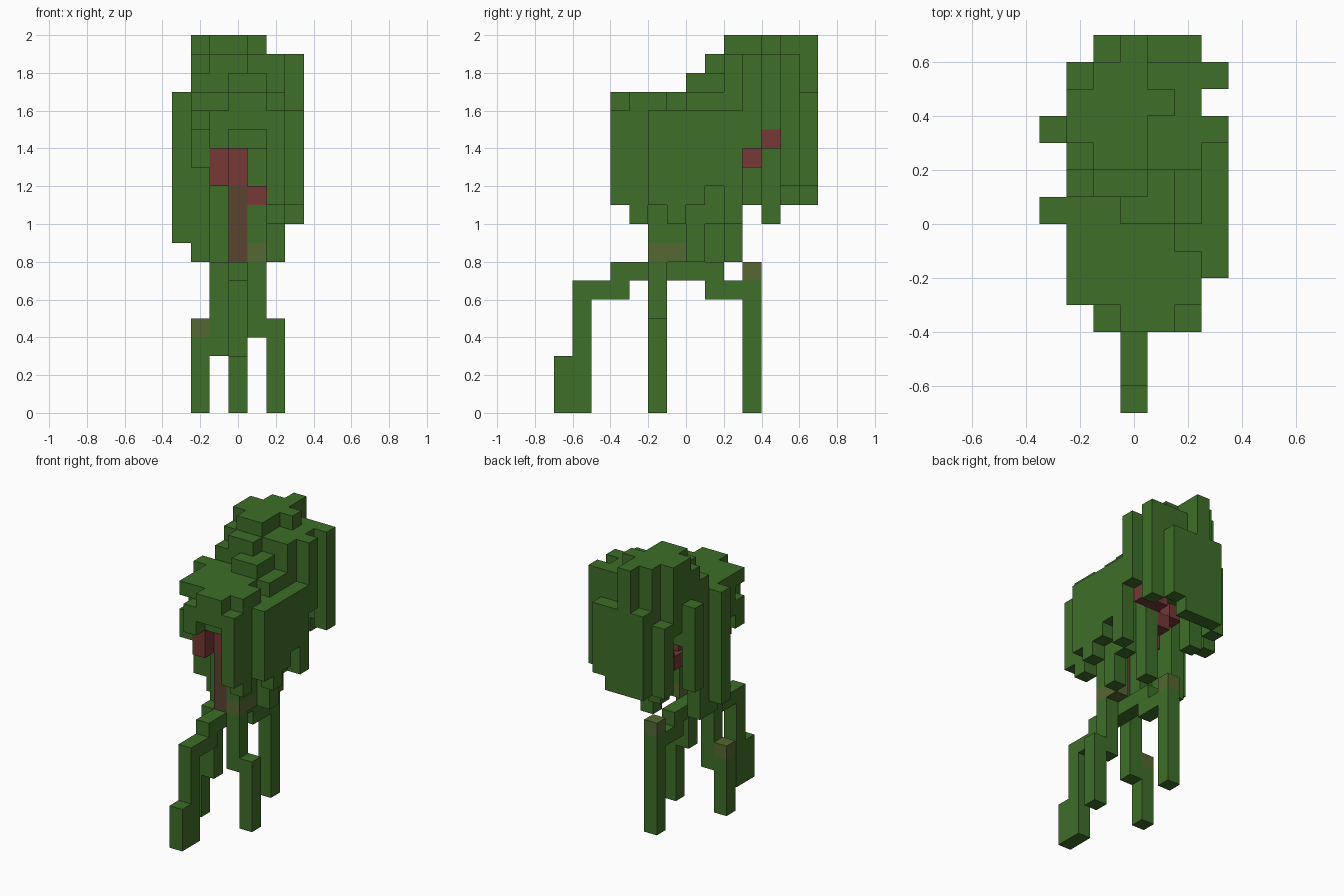
import bpy
import bmesh
from mathutils import Vector

if "Cube" in bpy.data.objects:
    bpy.data.objects.remove(bpy.data.objects["Cube"], do_unlink=True)

UNIT = 0.1
ORIGIN = Vector((-0.35, -0.7, 0))
taken = {}


def material(name, colour):
    mat = bpy.data.materials.new(name)
    mat.use_nodes = True
    mat.diffuse_color = (*colour, 1)
    mat.node_tree.nodes["Principled BSDF"].inputs["Base Color"].default_value = (*colour, 1)
    return mat


def span(value):
    """A single index, or an inclusive pair of indices."""
    first, last = value if isinstance(value, tuple) else (value, value)
    return range(first, last + 1)


def fill(part, across, deep, high):
    """Claim a box of cells for a part; earlier parts keep theirs."""
    for i in span(across):
        for j in span(deep):
            for k in span(high):
                taken.setdefault((i, j, k), part)


def build(part, mat):
    """Turn the cells of a part into a mesh with only its exposed faces."""
    bm = bmesh.new()
    for cell in [c for c, owner in taken.items() if owner == part]:
        for axis in range(3):
            for side in (0, 1):
                step = list(cell)
                step[axis] += 2 * side - 1
                if tuple(step) in taken:
                    continue
                u, v = (axis + 1) % 3, (axis + 2) % 3
                loop = []
                for du, dv in ((0, 0), (1, 0), (1, 1), (0, 1)):
                    corner = Vector(cell)
                    corner[axis] += side
                    corner[u] += du
                    corner[v] += dv
                    loop.append(bm.verts.new(ORIGIN + corner * UNIT))
                bm.faces.new(loop if side else loop[::-1])
    bmesh.ops.remove_doubles(bm, verts=bm.verts, dist=UNIT / 100)
    mesh = bpy.data.meshes.new(part)
    bm.to_mesh(mesh)
    bm.free()
    mesh.materials.append(mat)
    bpy.context.collection.objects.link(bpy.data.objects.new(part, mesh))


MID = 3      # centre column across
TRUNK = 5    # trunk row in depth

# Mossy blocks on root tops and trunk base
fill("moss", MID, 10, 7)
fill("moss", 1, TRUNK, 4)
fill("moss", 4, (TRUNK, 6), 8)

# Trunk
fill("trunk", MID, TRUNK, (8, 11))

# Branches: fork at the front, a stair to the back right and a left spur
fill("branches", MID, TRUNK, (12, 13))
fill("branches", 2, 4, (12, 13))
fill("branches", 4, TRUNK, 11)
fill("branches", MID, 8, 11)
fill("branches", MID, 9, 12)
fill("branches", 2, 9, 13)
fill("branches", (4, 5), 10, 13)
fill("branches", 5, 11, 14)

# Stilt roots: front, back, then the two sides
fill("roots", MID, 0, (0, 2))
fill("roots", MID, 1, (0, 6))
fill("roots", MID, (2, 3), 6)
fill("roots", MID, (3, 8), 7)
fill("roots", MID, (8, 10), 6)
fill("roots", MID, 10, (0, 6))
for outer, inner, low in ((5, 4, 4), (1, 2, 3)):
    fill("roots", outer, TRUNK, (0, 4))
    fill("roots", inner, TRUNK, (low, 7))

# Canopy body, each layer stepping back towards the top
fill("canopy", 2, 3, (14, 15))
fill("canopy", (3, 4), 3, (15, 16))
fill("canopy", (2, 5), (4, 10), (14, 15))
fill("canopy", 1, (5, 10), (14, 15))
fill("canopy", (1, 5), (4, 5), 16)
fill("canopy", (1, 4), 6, 16)
fill("canopy", (1, 5), (7, 11), 16)
fill("canopy", (1, 5), 11, 15)
fill("canopy", (3, 4), 7, 17)
fill("canopy", (1, 4), 8, 17)
fill("canopy", (2, 3), 8, 18)
fill("canopy", (1, 5), (9, 11), (17, 18))
fill("canopy", (2, 5), 12, (15, 18))
# Crown
fill("canopy", (2, 3), 9, 19)
fill("canopy", (1, 3), 10, 19)
fill("canopy", (1, 4), 11, 19)
fill("canopy", (2, 3), 12, 19)
fill("canopy", MID, 13, (12, 19))
# Back wall and right-hand fringe
fill("canopy", (2, 5), 13, (12, 16))
fill("canopy", 6, 10, (14, 18))
fill("canopy", 6, 12, (12, 18))
fill("canopy", 6, (TRUNK, 9), (12, 15))
fill("canopy", 1, 4, (13, 14))

# Hanging vines
fill("vines", 4, (TRUNK, 6), (9, 10))
fill("vines", 5, 3, (11, 14))
fill("vines", 5, 3, 15)
fill("vines", 5, 4, (10, 13))
fill("vines", 6, (TRUNK, 7), 11)
fill("vines", 6, 9, (10, 11))
fill("vines", 6, 6, 10)
fill("vines", 5, 7, (8, 13))
fill("vines", 5, 8, (10, 13))
fill("vines", 4, 9, (8, 13))
fill("vines", 2, 6, (8, 12))
fill("vines", 1, (7, 8), (8, 13))
fill("vines", 0, 7, (9, 16))
fill("vines", 0, 10, (11, 16))
fill("vines", 1, 12, (11, 15))
fill("vines", 2, 11, (10, 14))
fill("vines", (2, 4), 13, 11)

leaf = material("leaf green", (0.048, 0.156, 0.021))
build("roots", leaf)
build("canopy", leaf)
build("vines", leaf)
build("moss", material("moss olive", (0.092, 0.137, 0.032)))
build("trunk", material("bark brown", (0.107, 0.056, 0.028)))
build("branches", material("wood red", (0.180, 0.040, 0.036)))
